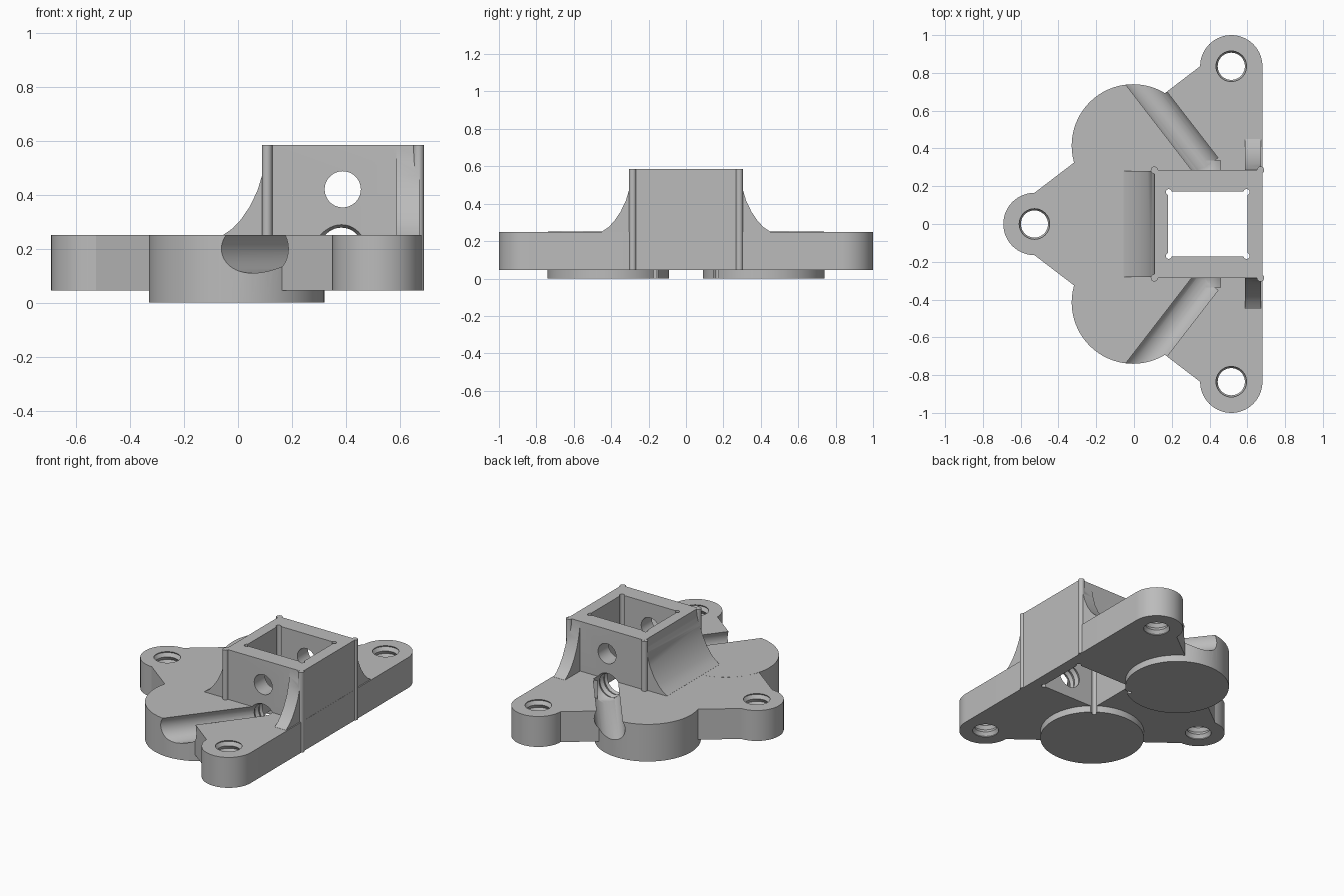
import bpy, bmesh, math
from mathutils import Vector

cube = bpy.data.objects.get("Cube")
if cube:
    bpy.data.objects.remove(cube, do_unlink=True)

grey = bpy.data.materials.new("plain grey")
grey.use_nodes = True
grey.diffuse_color = (0.5, 0.5, 0.5, 1)
grey.node_tree.nodes["Principled BSDF"].inputs["Base Color"].default_value = (0.5, 0.5, 0.5, 1)


def upright(u, v, w):
    return (u, v, w)


def along(start, direction):
    """Place local depth along a level direction from a start point."""
    d = Vector(direction).normalized()
    side = d.cross(Vector((0, 0, 1)))
    a = Vector(start)
    return lambda u, v, w: a + side * u + Vector((0, 0, v)) + d * w


def loft(name, loops, place=upright):
    """Solid through equal-length loops of (u, v, w), capped at both ends."""
    bm = bmesh.new()
    rings = [[bm.verts.new(place(*p)) for p in loop] for loop in loops]
    n = len(rings[0])
    for a, b in zip(rings, rings[1:]):
        for i in range(n):
            j = (i + 1) % n
            bm.faces.new((a[i], a[j], b[j], b[i]))
    bm.faces.new(rings[0])
    bm.faces.new(rings[-1])
    bmesh.ops.recalc_face_normals(bm, faces=bm.faces)
    mesh = bpy.data.meshes.new(name)
    bm.to_mesh(mesh)
    bm.free()
    mesh.materials.append(grey)
    ob = bpy.data.objects.new(name, mesh)
    bpy.context.collection.objects.link(ob)
    return ob


def prism(name, outline, lo, hi, place=upright):
    return loft(name, [[(u, v, w) for u, v in outline] for w in (lo, hi)], place)


def arc(x, y, r, a0=0, a1=360, n=48):
    count = n if a1 - a0 == 360 else n + 1
    angles = [math.radians(a0 + (a1 - a0) * i / n) for i in range(count)]
    return [(x + r * math.cos(a), y + r * math.sin(a)) for a in angles]


def box(x0, x1, y0, y1):
    return [(x0, y0), (x1, y0), (x1, y1), (x0, y1)]


def ridges(lo, hi, inner, outer, turns):
    """Zigzag (depth, radius) profile of a thread."""
    n = turns * 2
    return [(lo + (hi - lo) * i / n, outer if i % 2 else inner) for i in range(n + 1)]


def lathe(name, profile, place, n=40):
    return loft(name, [[(u, v, w) for u, v in arc(0, 0, r, n=n)] for w, r in profile], place)


def combine(body, part, operation):
    mod = body.modifiers.new(operation, 'BOOLEAN')
    mod.operation = operation
    mod.solver = 'EXACT'
    mod.object = part
    bpy.context.view_layer.objects.active = body
    bpy.ops.object.modifier_apply(modifier=mod.name)
    bpy.data.objects.remove(part, do_unlink=True)


# Base plate with three rounded lugs
LUG = 0.165
lugs = [(0.515, 0.835), (-0.527, 0), (0.515, -0.835)]
outline = []
for (x, y), start in zip(lugs, (0, 90, 180)):
    outline += arc(x, y, LUG, start, start + 180, 28)
body = prism("mounting_bracket", outline, 0.045, 0.25)

# Round feet, tower and corner beads
adds = [prism("round_foot", arc(-0.005, s * 0.415, 0.325, n=72), 0, 0.2503) for s in (1, -1)]
adds.append(prism("tower", box(0.108, 0.679, -0.286, 0.286), 0.06, 0.585))
for x in (0.108, 0.67):
    for s in (1, -1):
        adds.append(prism("corner_bead", arc(x, s * 0.285, 0.0195, n=20), 0.0453, 0.5847))

# Curved flares where the tower meets the plate
flare = [(-0.04, 0.2), (0.163, 0.2), (0.163, 0.251), (0.128, 0.275), (0.098, 0.307),
         (0.065, 0.355), (0.036, 0.415), (0.018, 0.475), (0.006, 0.53), (0, 0.58), (-0.04, 0.58)]
adds.append(prism("wide_flare", flare, -0.28, 0.28, lambda u, v, w: (0.108 - u, w, v)))
for s in (1, -1):
    adds.append(prism("side_flare", flare, 0.588, 0.672,
                      lambda u, v, w, s=s: (w, s * (0.286 + u), v)))
for part in adds:
    combine(body, part, 'UNION')

# Square shaft with relieved corners
cuts = [prism("shaft_cut", box(0.18, 0.6, -0.173, 0.173), -0.1, 0.7)]
for x in (0.184, 0.596):
    for s in (1, -1):
        cuts.append(prism("relief_cut", arc(x, s * 0.169, 0.016, n=16), -0.12, 0.72))

# Cross hole high in the tower
cuts.append(prism("cross_hole_cut", arc(0, 0, 0.067), -0.5, 0.5, along((0.388, 0, 0.42), (0, 1, 0))))

# Threaded ports through the tower walls, fed by slanted channels
port = [(-0.335, 0.09)] + ridges(-0.288, 0.288, 0.09, 0.078, 12) + [(0.335, 0.09)]
cuts.append(lathe("port_cut", port, along((0.383, 0, 0.2), (0, 1, 0))))
for s in (1, -1):
    cuts.append(prism("channel_cut", arc(0, 0, 0.0905), 0, 0.8,
                      along((0.385, s * 0.305, 0.2), (-0.61, s * 0.79, 0))))

# Threaded screw holes in the lugs
for x, y in lugs:
    screw = [(-0.1, 0.072)] + ridges(0.03, 0.265, 0.072, 0.086, 5) + [(0.4, 0.072)]
    cuts.append(lathe("screw_cut", screw, lambda u, v, w, x=x, y=y: (x + u, y + v, w)))
for part in cuts:
    combine(body, part, 'DIFFERENCE')

# Smooth curves, crisp edges
bpy.ops.object.select_all(action='DESELECT')
body.select_set(True)
bpy.context.view_layer.objects.active = body
bpy.ops.object.shade_smooth_by_angle(angle=math.radians(30))
